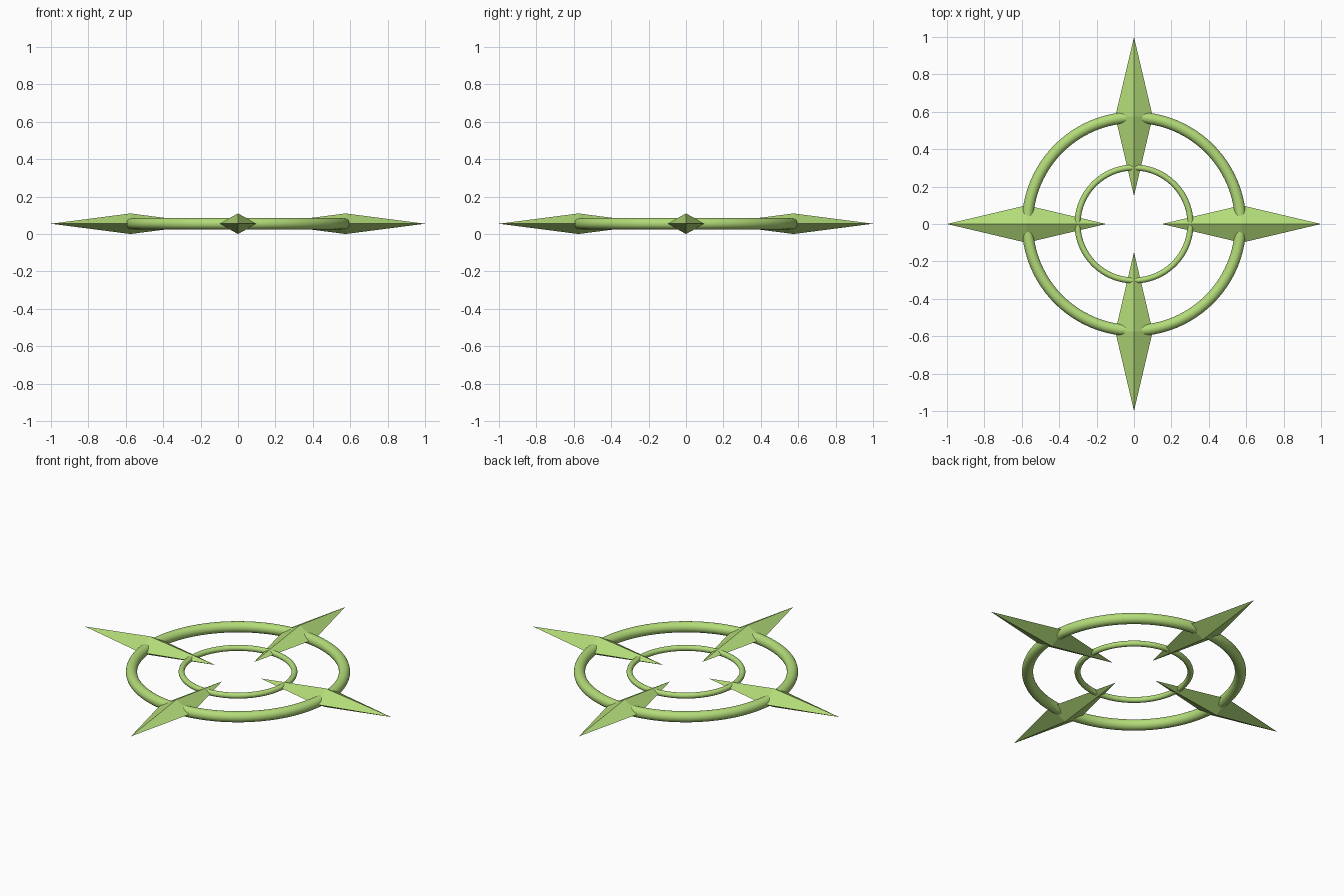
import bpy, bmesh, math
from mathutils import Matrix

if "Cube" in bpy.data.objects:
    bpy.data.objects.remove(bpy.data.objects["Cube"])

Z = 0.055  # mid height of the flat ornament

green = bpy.data.materials.new("light green")
green.diffuse_color = (0.45, 0.71, 0.19, 1)
green.use_nodes = True
green.node_tree.nodes["Principled BSDF"].inputs["Base Color"].default_value = green.diffuse_color


def ring(name, radius, tube, sides):
    bpy.ops.mesh.primitive_torus_add(location=(0, 0, Z), major_radius=radius,
                                     minor_radius=tube, major_segments=96,
                                     minor_segments=sides)
    ob = bpy.context.object
    ob.name = name
    ob.data.materials.append(green)
    bpy.ops.object.shade_smooth()


def spike(name, angle):
    # four-sided double pyramid, long point outwards
    bm = bmesh.new()
    inner = bm.verts.new((0.15, 0, 0))
    outer = bm.verts.new((1.0, 0, 0))
    waist = [bm.verts.new((0.575, y, z)) for y, z in
             ((0.1, 0), (0, 0.055), (-0.1, 0), (0, -0.055))]
    for i in range(4):
        a, b = waist[i], waist[(i + 1) % 4]
        bm.faces.new((outer, a, b))
        bm.faces.new((inner, b, a))
    bmesh.ops.recalc_face_normals(bm, faces=bm.faces)
    bmesh.ops.rotate(bm, verts=bm.verts, matrix=Matrix.Rotation(angle, 3, 'Z'))
    me = bpy.data.meshes.new(name)
    bm.to_mesh(me)
    bm.free()
    me.materials.append(green)
    ob = bpy.data.objects.new(name, me)
    ob.location.z = Z
    bpy.context.collection.objects.link(ob)


# two concentric rings
ring("outer_ring", 0.57, 0.03, 24)
ring("inner_ring", 0.302, 0.016, 16)

# four compass spikes
for i, side in enumerate(("right", "back", "left", "front")):
    spike("spike_" + side, i * math.pi / 2)
